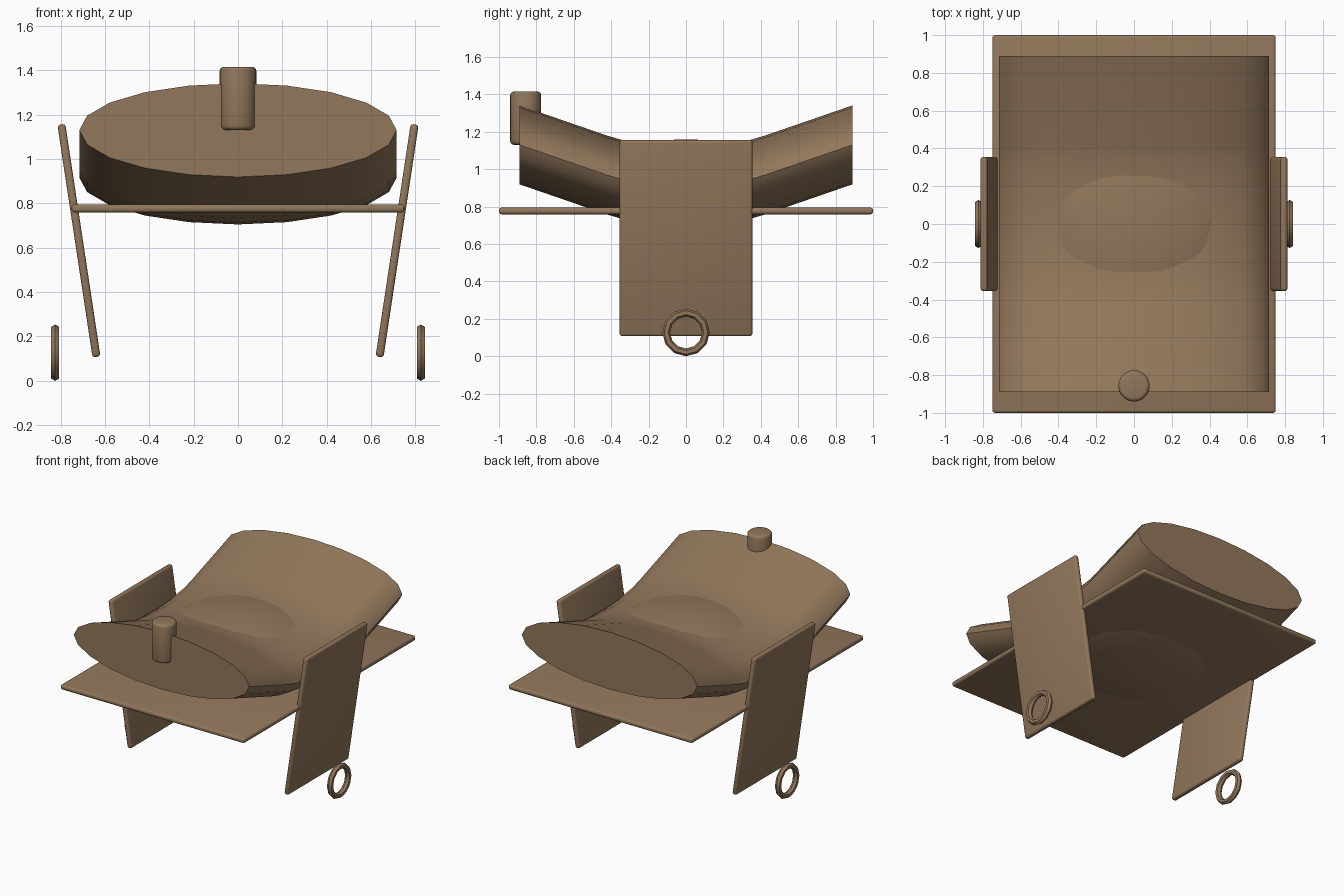
import bpy, bmesh, math

if "Cube" in bpy.data.objects:
    bpy.data.objects.remove(bpy.data.objects["Cube"])

leather = bpy.data.materials.new("brown leather")
leather.diffuse_color = (0.29, 0.185, 0.105, 1)
leather.use_nodes = True
leather.node_tree.nodes["Principled BSDF"].inputs["Base Color"].default_value = leather.diffuse_color


def finish(obj, name, angle=35, bevel=0):
    obj.name = name
    obj.data.materials.clear()
    obj.data.materials.append(leather)
    bpy.ops.object.select_all(action='DESELECT')
    obj.select_set(True)
    bpy.context.view_layer.objects.active = obj
    if bevel:
        mod = obj.modifiers.new("soft edges", 'BEVEL')
        mod.width = bevel
        mod.segments = 3
        mod.limit_method = 'ANGLE'
        bpy.ops.object.modifier_apply(modifier=mod.name)
    bpy.ops.object.shade_smooth_by_angle(angle=math.radians(angle))


def panel(name, size, location, tilt=0):
    bpy.ops.mesh.primitive_cube_add(size=1, location=location, rotation=(0, tilt, 0))
    obj = bpy.context.object
    obj.scale = size
    bpy.ops.object.transform_apply(location=False, rotation=False, scale=True)
    finish(obj, name, bevel=0.014)


# Seat body: an oval section carried along a path that dips in the middle
half = [(0.89, 1.13), (0.42, 0.968), (0.34, 0.945), (0.18, 0.924)]
path = [(-y, z) for y, z in half] + [(0, 0.916)] + [(y, z) for y, z in reversed(half)]
sides = 20
bm = bmesh.new()
rings = []
for y, z in path:
    rings.append([bm.verts.new((0.715 * math.cos(2 * math.pi * i / sides), y,
                                z + 0.211 * math.sin(2 * math.pi * i / sides)))
                  for i in range(sides)])
for a, b in zip(rings, rings[1:]):
    for i in range(sides):
        j = (i + 1) % sides
        bm.faces.new((a[i], a[j], b[j], b[i]))
bm.faces.new(rings[0])
bm.faces.new(rings[-1])
bmesh.ops.recalc_face_normals(bm, faces=bm.faces)
mesh = bpy.data.meshes.new("seat_body")
bm.to_mesh(mesh)
bm.free()
seat = bpy.data.objects.new("seat_body", mesh)
bpy.context.collection.objects.link(seat)
finish(seat, "seat_body", 40)

# Padded swelling in the middle of the seat
bpy.ops.mesh.primitive_uv_sphere_add(segments=20, ring_count=12, radius=1, location=(0, 0, 0.95))
pad = bpy.context.object
pad.scale = (0.55, 0.7, 0.21)
bpy.ops.object.transform_apply(location=False, rotation=False, scale=True)
finish(pad, "seat_pad", 60)

# Knob at the front edge
bpy.ops.mesh.primitive_cylinder_add(vertices=24, radius=0.083, depth=0.285, location=(0, -0.857, 1.273))
finish(bpy.context.object, "front_knob", bevel=0.02)

# Blanket sheet under the seat
panel("blanket", (1.5, 2.0, 0.036), (0, 0, 0.777))

# Leaning side flaps and foot rings
for side, word in ((-1, "left"), (1, "right")):
    panel(word + "_flap", (0.036, 0.71, 1.06), (side * 0.717, 0, 0.632), side * 0.15)
    bpy.ops.mesh.primitive_torus_add(major_segments=12, minor_segments=6, major_radius=0.106,
                                     minor_radius=0.021, location=(side * 0.824, 0, 0.127),
                                     rotation=(0, math.pi / 2, 0))
    finish(bpy.context.object, word + "_foot_ring", 35)
